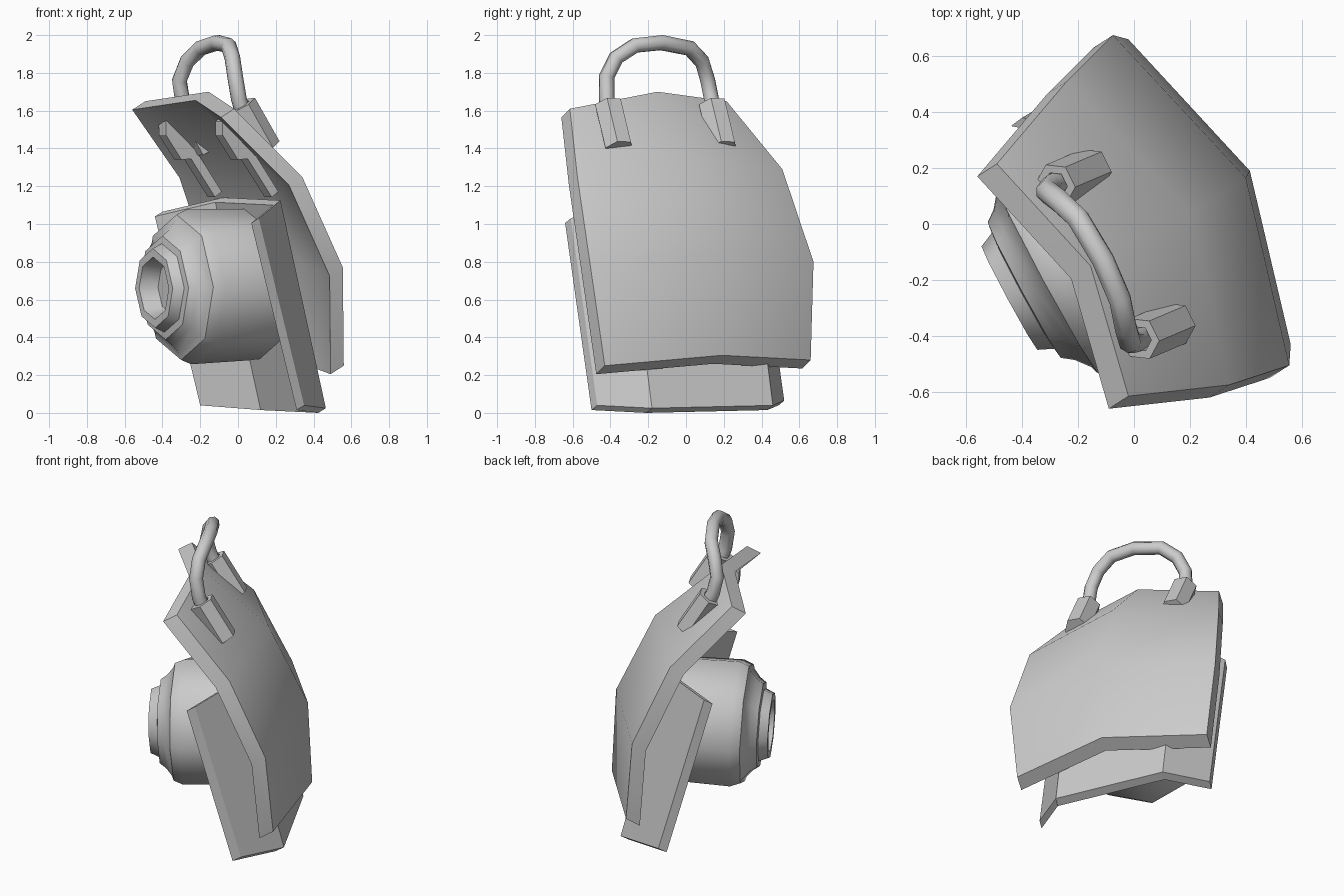
import bpy, bmesh, math
from mathutils import Vector, Matrix

if "Cube" in bpy.data.objects:
    bpy.data.objects.remove(bpy.data.objects["Cube"])

TILT = math.radians(-2)
OUT = Vector((-0.88 * math.cos(TILT), -0.475 * math.cos(TILT), math.sin(TILT))).normalized()
SIDE = Vector((0, 0, 1)).cross(OUT).normalized()   # horizontal, across the plates
UP = OUT.cross(SIDE)


def finish(name, bm, angle):
    bmesh.ops.recalc_face_normals(bm, faces=bm.faces)
    me = bpy.data.meshes.new(name)
    bm.to_mesh(me)
    bm.free()
    ob = bpy.data.objects.new(name, me)
    bpy.context.collection.objects.link(ob)
    bpy.ops.object.select_all(action='DESELECT')
    ob.select_set(True)
    bpy.context.view_layer.objects.active = ob
    bpy.ops.object.shade_smooth_by_angle(angle=math.radians(angle))
    return ob


def thicken(bm, offset):
    """Extrude a sheet along a fixed offset, keeping both skins."""
    res = bmesh.ops.extrude_face_region(bm, geom=bm.faces[:], use_keep_orig=True)
    verts = [g for g in res['geom'] if isinstance(g, bmesh.types.BMVert)]
    bmesh.ops.translate(bm, verts=verts, vec=offset)


def plate(name, rows, offset, angle):
    bm = bmesh.new()
    grid = [[bm.verts.new(p) for p in row] for row in rows]
    for a, b in zip(grid, grid[1:]):
        for i in range(len(a) - 1):
            bm.faces.new((a[i], a[i + 1], b[i + 1], b[i]))
    thicken(bm, offset)
    return finish(name, bm, angle)


def lathe(name, centre, axis, up, profile, sides, angle):
    """Revolve (radius, distance) pairs around an axis."""
    side = up.cross(axis)
    bm = bmesh.new()
    rings = []
    for r, s in profile:
        ring = []
        for i in range(sides):
            a = 2 * math.pi * i / sides
            ring.append(bm.verts.new(centre + axis * s + (up * math.cos(a) + side * math.sin(a)) * r))
        rings.append(ring)
    for a, b in zip(rings, rings[1:]):
        for i in range(sides):
            j = (i + 1) % sides
            bm.faces.new((a[i], a[j], b[j], b[i]))
    bm.faces.new(rings[0])
    bm.faces.new(rings[-1])
    return finish(name, bm, angle)


# large curved outer plate: rows from top to bottom, front / middle / back
plate("outer_plate", [
    [(-0.02, -0.615, 1.61), (-0.155, -0.15, 1.70), (-0.49, 0.215, 1.65)],
    [(0.34, -0.575, 1.25), (0.20, 0.04, 1.34), (-0.24, 0.51, 1.29)],
    [(0.555, -0.505, 0.77), (0.40, 0.165, 0.84), (-0.075, 0.675, 0.80)],
    [(0.56, -0.43, 0.25), (0.414, 0.19, 0.305), (-0.02, 0.66, 0.28)],
], (-0.07, -0.045, -0.045), 40)

# folded inner plate with two flanges
bottom = [(0.35, -0.47, 0.04), (0.465, -0.18, 0.025), (0.16, 0.46, 0.04), (-0.16, 0.52, 0.065)]
rise = [0.99, 1.10, 1.10, 1.0]
top = [(x - 0.24, y - 0.14, z + h) for (x, y, z), h in zip(bottom, rise)]
plate("inner_plate", [top, bottom], (-0.04, -0.03, -0.025), 30)

# stepped eight-sided barrel with recessed front
lathe("barrel", Vector((-0.445, -0.265, 0.66)), OUT, UP, [
    (0.14, -0.10), (0.165, 0.0), (0.21, 0.0), (0.235, -0.055), (0.275, -0.06),
    (0.305, -0.10), (0.355, -0.14), (0.385, -0.15), (0.41, -0.21), (0.40, -0.62)], 8, 46)

# support arms and cable sockets, one of each per side
step = Vector((-0.30, 0.55, 0.0))
along = Vector((0.25, 0.14, -0.40)).normalized()
across = Vector((-0.47, 0.88, 0)).normalized()
inward = across.cross(along).normalized()
if inward.x > 0:
    inward = -inward
drop = Vector((0.13, 0.055, -0.23)).normalized()
for k, label in enumerate(("front", "back")):
    # arm with a thicker hook at its upper end
    base = Vector((-0.08, -0.41, 1.56)) + step * k
    bm = bmesh.new()
    outline = [(0, -0.03), (0, 0.03), (0.06, 0.07), (0.22, 0.07), (0.25, 0.02), (0.50, 0.02), (0.50, -0.03)]
    bm.faces.new([bm.verts.new(base + along * t + inward * h - across * 0.04) for t, h in outline])
    thicken(bm, across * 0.08)
    finish(label + "_arm", bm, 30)
    # hollow hexagonal socket
    lathe(label + "_socket", Vector((0.02, -0.41, 1.63)) + step * k, drop,
          (across - drop * across.dot(drop)).normalized(),
          [(0.048, 0.08), (0.048, 0.0), (0.08, 0.0), (0.08, 0.27)], 6, 30)

# looping cable between the sockets
path = [(0.03, -0.40, 1.58), (0.005, -0.42, 1.66), (-0.015, -0.42, 1.78), (-0.03, -0.37, 1.88),
        (-0.05, -0.27, 1.945), (-0.11, -0.13, 1.96), (-0.20, 0.02, 1.93), (-0.27, 0.085, 1.86),
        (-0.31, 0.115, 1.76), (-0.295, 0.135, 1.66), (-0.26, 0.15, 1.58)]
cu = bpy.data.curves.new("cable", 'CURVE')
cu.dimensions = '3D'
cu.bevel_depth = 0.042
cu.bevel_resolution = 2
cu.use_fill_caps = True
sp = cu.splines.new('POLY')
sp.points.add(len(path) - 1)
for p, co in zip(sp.points, path):
    p.co = (*co, 1)
sp.use_smooth = True
bpy.context.collection.objects.link(bpy.data.objects.new("cable", cu))
